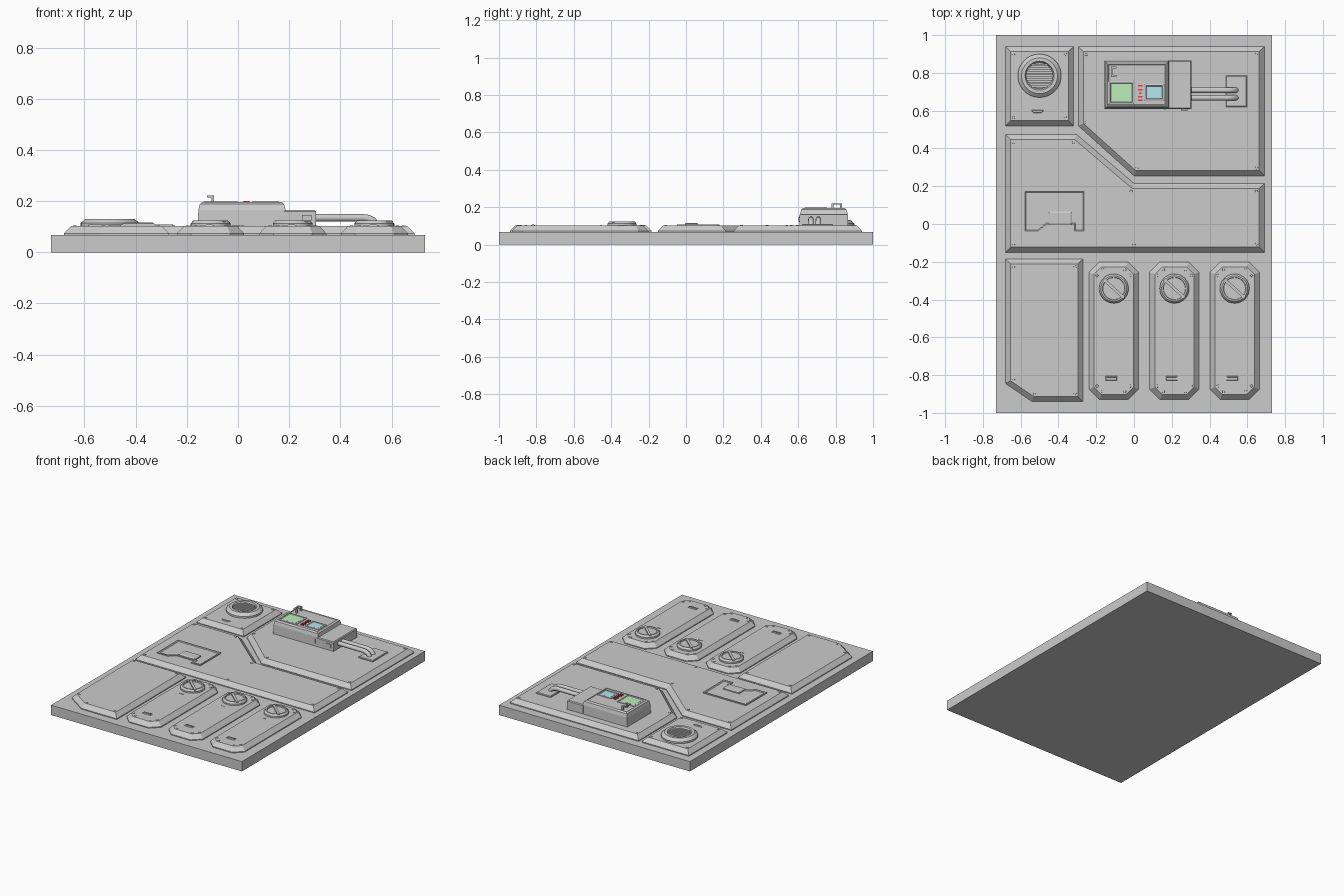
import bpy, bmesh, math
from mathutils import Vector

if "Cube" in bpy.data.objects:
    bpy.data.objects.remove(bpy.data.objects["Cube"])


def material(name, rgb):
    m = bpy.data.materials.new(name)
    m.diffuse_color = (*rgb, 1)
    m.use_nodes = True
    m.node_tree.nodes["Principled BSDF"].inputs["Base Color"].default_value = m.diffuse_color
    return m


def inset(pts, d):
    """Mitred inward offset of a counter-clockwise outline."""
    out, n = [], len(pts)
    for i in range(n):
        p, a, b = Vector(pts[i]), Vector(pts[i - 1]), Vector(pts[(i + 1) % n])
        e1, e2 = (p - a).normalized(), (b - p).normalized()
        n1, n2 = Vector((-e1.y, e1.x)), Vector((-e2.y, e2.x))
        out.append(p + (n1 + n2) * d / (1 + n1.dot(n2)))
    return out


def stack(name, pts, levels, mat=None, smooth=False):
    """Solid made of an outline repeated at (z, inset) levels, capped at both ends."""
    bm = bmesh.new()
    rings = [[bm.verts.new((p[0], p[1], z)) for p in inset(pts, d)] for z, d in levels]
    n = len(pts)
    bm.faces.new(rings[0][::-1])
    bm.faces.new(rings[-1])
    for a, b in zip(rings, rings[1:]):
        for i in range(n):
            j = (i + 1) % n
            bm.faces.new((a[i], a[j], b[j], b[i]))
    me = bpy.data.meshes.new(name)
    bm.to_mesh(me)
    bm.free()
    ob = bpy.data.objects.new(name, me)
    bpy.context.collection.objects.link(ob)
    if mat:
        me.materials.append(mat)
    if smooth:
        bpy.ops.object.select_all(action='DESELECT')
        bpy.context.view_layer.objects.active = ob
        ob.select_set(True)
        bpy.ops.object.shade_smooth_by_angle(angle=math.radians(25))
    return ob


def rect(x0, x1, y0, y1):
    return [(x0, y0), (x1, y0), (x1, y1), (x0, y1)]


def circle(x, y, r, n=32):
    return [(x + r * math.cos(2 * math.pi * i / n), y + r * math.sin(2 * math.pi * i / n)) for i in range(n)]


def box(name, x0, x1, y0, y1, z0, z1, mat=None):
    return stack(name, rect(x0, x1, y0, y1), [(z0, 0), (z1, 0)], mat)


BASE, TOP = 0.068, 0.102


def plate(name, pts, bolts=()):
    stack(name, pts, [(BASE - 0.003, 0), (0.074, 0), (TOP, 0.027)])
    for p in [*inset(pts, 0.042), *bolts]:
        stack(name + "_bolt", circle(p[0], p[1], 0.008, 8), [(TOP - 0.002, 0), (TOP + 0.003, 0.001)])


# base slab
box("base_slab", -0.73, 0.73, -1, 1, 0, BASE)

# raised armour plates
plate("speaker_plate", rect(-0.68, -0.32, 0.52, 0.94))
plate("device_plate", [(0, 0.255), (0.69, 0.255), (0.69, 0.94), (-0.295, 0.94), (-0.295, 0.52)])
plate("middle_plate", [(-0.68, -0.15), (0.69, -0.15), (0.69, 0.215), (0, 0.215), (-0.305, 0.475), (-0.68, 0.475)],
      [(0, -0.108)])
plate("corner_plate", [(-0.54, -0.94), (-0.27, -0.94), (-0.27, -0.185), (-0.68, -0.185), (-0.68, -0.845)])

# three narrow plates with slotted knobs and latches
for cx in (-0.107, 0.214, 0.533):
    w, y0, y1, c = 0.131, -0.93, -0.2, 0.055
    half = [(w - c, y0), (w, y0 + c), (w, y1 - c), (w - c, y1)]
    plate("knob_plate", [(cx + x, y) for x, y in half] + [(cx - x, y) for x, y in half[::-1]])
    ky = -0.342
    stack("knob", circle(cx, ky, 0.078), [(TOP - 0.001, 0), (0.112, 0), (0.124, 0.01), (0.124, 0.018),
                                          (0.117, 0.02)], smooth=True)
    grip = box("knob_grip", -0.072, 0.072, -0.008, 0.008, 0.112, 0.125)
    grip.location = (cx, ky, 0)
    grip.rotation_euler.z = math.radians(-42)
    box("knob_mark", cx - 0.022, cx + 0.005, -0.456, -0.45, TOP - 0.001, TOP + 0.002)
    stack("latch_housing", rect(cx - 0.045, cx + 0.018, -0.83, -0.805),
          [(TOP - 0.001, 0), (TOP + 0.004, 0.003), (TOP + 0.004, 0.006), (TOP + 0.002, 0.007)])
    box("latch_slider", cx - 0.018, cx + 0.008, -0.824, -0.812, TOP, TOP + 0.007)

# round speaker with slatted grille
sx, sy = -0.5, 0.785
stack("speaker_ring", circle(sx, sy, 0.115, 40),
      [(TOP - 0.001, 0), (0.114, 0), (0.131, 0.02), (0.131, 0.038), (0.113, 0.046)], smooth=True)
for i in range(7):
    dy = (i - 3) * 0.019
    hw = math.sqrt(0.071 ** 2 - dy ** 2)
    box("speaker_slat", sx - hw, sx + hw, sy + dy - 0.006, sy + dy + 0.006, 0.112, 0.124)
stack("speaker_tab", [(-0.53, 0.587), (-0.49, 0.587), (-0.477, 0.603), (-0.545, 0.603)],
      [(TOP - 0.001, 0), (TOP + 0.004, 0.002)])

# recessed release panel with a flip handle
stack("release_panel", [(-0.585, -0.047), (-0.505, -0.047), (-0.46, -0.01), (-0.325, -0.01), (-0.325, -0.047),
                        (-0.255, -0.047), (-0.255, 0.18), (-0.585, 0.18)],
      [(TOP - 0.001, 0), (0.109, 0), (0.109, 0.009), (0.105, 0.014)])
stack("release_handle", rect(-0.452, -0.327, -0.006, 0.065), [(0.104, 0), (0.112, 0), (0.117, 0.008)])

# control device: main housing with chamfered top and lower side block
Z = 0.196
body = stack("device_housing", rect(-0.157, 0.188, 0.608, 0.866),
             [(TOP - 0.001, 0), (0.165, 0.002), (0.188, 0.008), (Z, 0.018), (Z, 0.022), (Z - 0.003, 0.024)])
stack("device_side_block", rect(0.18, 0.305, 0.608, 0.866), [(TOP - 0.001, 0), (0.16, 0), (0.165, 0.005)])
box("side_port", 0.25, 0.287, 0.602, 0.61, 0.124, 0.146)
box("front_slot", 0.16, 0.166, 0.605, 0.61, 0.12, 0.15)


def screen(name, x0, x1, y0, y1, rgb):
    stack(name + "_frame", rect(x0 - 0.013, x1 + 0.013, y0 - 0.013, y1 + 0.013),
          [(Z - 0.008, 0), (Z + 0.001, 0), (Z + 0.003, 0.004), (Z + 0.003, 0.009), (Z, 0.012)])
    box(name, x0, x1, y0, y1, Z - 0.004, Z + 0.001, material(name + "_glow", rgb))


screen("green_screen", -0.122, -0.012, 0.648, 0.742, (0.5, 0.85, 0.5))
screen("blue_screen", 0.067, 0.148, 0.666, 0.728, (0.45, 0.8, 0.88))

# red indicator lights
red = material("red_light", (0.9, 0.05, 0.05))
for y in (0.731, 0.712, 0.693, 0.674, 0.655):
    w = 0.006 if y == 0.693 else 0.011
    box("indicator_light", 0.033 - w, 0.033 + w, y - 0.004, y + 0.004, Z - 0.004, Z + 0.004, red)

# small carry handle on the device
for y in (0.783, 0.829):
    box("handle_post", -0.103, -0.093, y - 0.006, y + 0.006, Z - 0.006, 0.221)
    box("handle_arm", -0.121, -0.093, y - 0.006, y + 0.006, 0.214, 0.221)
box("handle_grip", -0.121, -0.112, 0.777, 0.835, 0.214, 0.221)

# cable pipes running down to a mounting pad
stack("pipe_pad", rect(0.487, 0.597, 0.62, 0.785), [(TOP - 0.001, 0), (0.108, 0), (0.111, 0.004)])
for y in (0.668, 0.708):
    cu = bpy.data.curves.new("pipe", 'CURVE')
    cu.dimensions = '3D'
    cu.bevel_depth, cu.bevel_resolution, cu.use_fill_caps = 0.015, 3, True
    path = [(0.295, 0.135), (0.49, 0.135), (0.51, 0.132), (0.528, 0.123), (0.54, 0.104)]
    s = cu.splines.new('POLY')
    s.points.add(len(path) - 1)
    for p, (x, z) in zip(s.points, path):
        p.co = (x, y, z, 1)
    s.use_smooth = True
    bpy.context.collection.objects.link(bpy.data.objects.new("pipe", cu))
